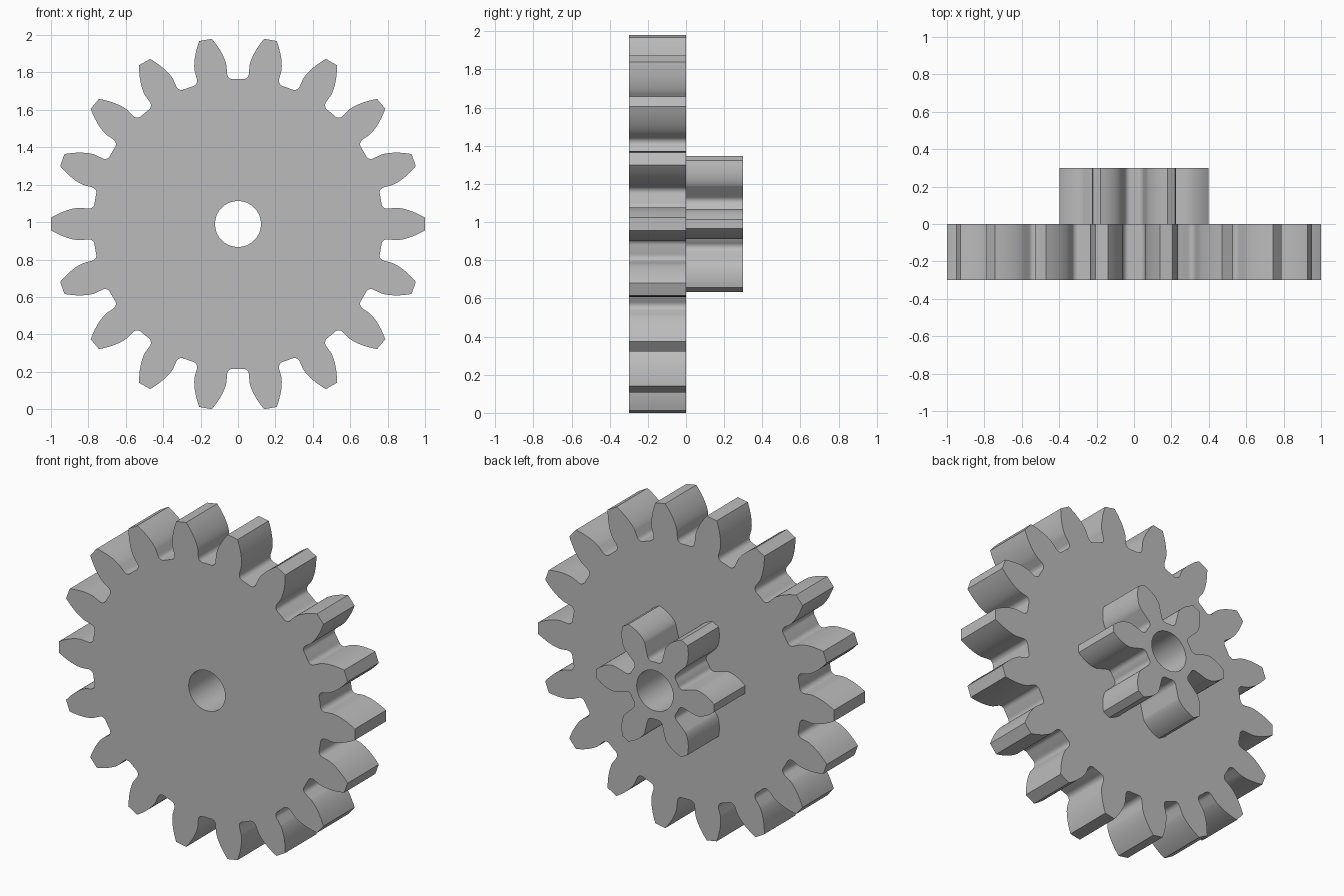
import bpy
import bmesh
import math

cube = bpy.data.objects.get("Cube")
if cube:
    bpy.data.objects.remove(cube, do_unlink=True)

MODULE = 0.1
PRESSURE = math.radians(20)
FILLET = 0.03
BORE = 0.123
WIDTH = 0.3
CENTRE_Z = 0.99

steel = bpy.data.materials.new("grey steel")
steel.use_nodes = True
grey = (0.5, 0.5, 0.5, 1)
steel.diffuse_color = grey
steel.node_tree.nodes["Principled BSDF"].inputs["Base Color"].default_value = grey


def involute(angle):
    return math.tan(angle) - angle


def half_tooth(teeth):
    """Points (radius, angle from tooth axis) from valley floor to tip."""
    pitch = MODULE * teeth / 2
    tip = pitch + MODULE
    root = pitch - 1.25 * MODULE
    base = pitch * math.cos(PRESSURE)
    base_angle = math.pi / (2 * teeth) + involute(PRESSURE)
    points = []

    # Valley floor, half of it
    centre_r = root + FILLET
    centre_a = base_angle + math.asin(FILLET / centre_r)
    valley = math.pi / teeth
    for i in range(4):
        points.append((root, valley + (centre_a - valley) * i / 4))

    # Root fillet, tangent to the floor and to the radial flank
    sweep = math.pi / 2 - math.asin(FILLET / centre_r)
    for i in range(9):
        t = sweep * i / 8
        x = centre_r - FILLET * math.cos(t)
        y = FILLET * math.sin(t)
        points.append((math.hypot(x, y), centre_a - math.atan2(y, x)))

    # Involute flank
    for i in range(13):
        r = base + (tip - base) * (i / 12) ** 1.5
        points.append((r, base_angle - involute(math.acos(min(1, base / r)))))
    return points


def gear_outline(teeth):
    half = half_tooth(teeth)
    # The mirrored half drops its last point on the valley centre line
    tooth = [(r, -a) for r, a in half] + [(r, a) for r, a in reversed(half[1:])]
    outline = []
    for n in range(teeth):
        turn = math.tau * n / teeth
        outline += [(r * math.cos(a + turn), r * math.sin(a + turn)) for r, a in tooth]
    return outline


def add_loop(bm, points, y):
    verts = [bm.verts.new((x, y, z + CENTRE_Z)) for x, z in points]
    return [bm.edges.new((v, verts[i - 1])) for i, v in enumerate(verts)]


def make_gear(name, teeth, front_y):
    bm = bmesh.new()
    circle = [(BORE * math.cos(math.tau * i / 64), BORE * math.sin(math.tau * i / 64))
              for i in range(64)]
    edges = add_loop(bm, gear_outline(teeth), front_y) + add_loop(bm, circle, front_y)

    # Fill between outline and bore, then extrude to the full width
    bmesh.ops.triangle_fill(bm, use_beauty=True, use_dissolve=False, edges=edges)
    result = bmesh.ops.extrude_face_region(bm, geom=bm.faces[:], use_keep_orig=True)
    moved = [g for g in result["geom"] if isinstance(g, bmesh.types.BMVert)]
    bmesh.ops.translate(bm, verts=moved, vec=(0, WIDTH, 0))
    bmesh.ops.recalc_face_normals(bm, faces=bm.faces[:])

    mesh = bpy.data.meshes.new(name)
    bm.to_mesh(mesh)
    bm.free()
    mesh.materials.append(steel)
    obj = bpy.data.objects.new(name, mesh)
    bpy.context.collection.objects.link(obj)
    bpy.ops.object.select_all(action="DESELECT")
    obj.select_set(True)
    bpy.context.view_layer.objects.active = obj
    bpy.ops.object.shade_smooth_by_angle(angle=math.radians(25))
    return obj


# Large wheel in front, small pinion behind on the same bore
make_gear("large_gear_wheel", 18, -WIDTH)
make_gear("small_pinion", 6, 0)
